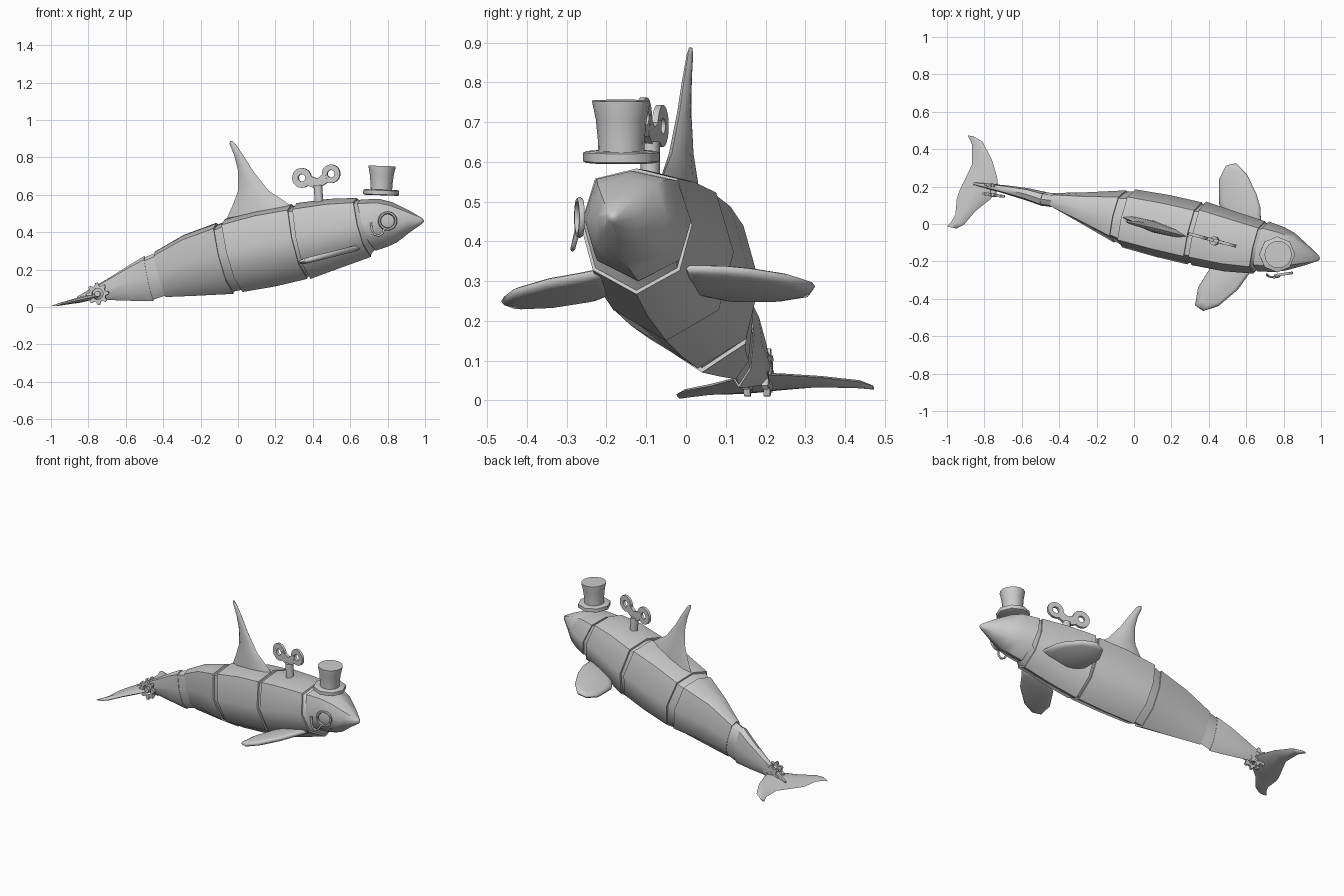
import bpy, bmesh, math
from mathutils import Vector, Matrix

if "Cube" in bpy.data.objects:
    bpy.data.objects.remove(bpy.data.objects["Cube"])

grey = bpy.data.materials.new("plain_grey")
grey.diffuse_color = (0.6, 0.6, 0.6, 1)
grey.use_nodes = True
grey.node_tree.nodes["Principled BSDF"].inputs["Base Color"].default_value = grey.diffuse_color


def finish(ob, angle=50):
    ob.data.materials.clear()
    ob.data.materials.append(grey)
    bpy.ops.object.select_all(action='DESELECT')
    ob.select_set(True)
    bpy.context.view_layer.objects.active = ob
    bpy.ops.object.shade_smooth_by_angle(angle=math.radians(angle))
    return ob


def from_bmesh(name, bm, angle=50):
    bmesh.ops.recalc_face_normals(bm, faces=bm.faces)
    me = bpy.data.meshes.new(name)
    bm.to_mesh(me)
    bm.free()
    ob = bpy.data.objects.new(name, me)
    bpy.context.collection.objects.link(ob)
    return finish(ob, angle)


def loft(name, rings, angle=50, cap=True):
    """Skin a list of equal point rings; cap=False joins last ring to first."""
    bm = bmesh.new()
    rows = [[bm.verts.new(p) for p in r] for r in rings]
    pairs = list(zip(rows, rows[1:])) + ([] if cap else [(rows[-1], rows[0])])
    for a, b in pairs:
        n = len(a)
        for i in range(n):
            bm.faces.new((a[i], a[(i + 1) % n], b[(i + 1) % n], b[i]))
    if cap:
        bm.faces.new(rows[0])
        bm.faces.new(rows[-1])
    return from_bmesh(name, bm, angle)


# Body cross-section: eight sides, boxy above and more pointed below
SECTION = [(0, 1), (.74, .84), (1, .1), (.78, -.62), (0, -1), (-.78, -.62), (-1, .1), (-.74, .84)]


def body_ring(tx, tz, bx, bz, yc, w, k=1.0):
    c = Vector(((tx + bx) / 2, yc, (tz + bz) / 2))
    up = Vector(((tx - bx) / 2, 0, (tz - bz) / 2)) * k
    side = Vector((.23, 1, 0)) * w * k
    return [c + side * a + up * b for a, b in SECTION]


# Stations: top x, top z, bottom x, bottom z, centre y, half width
SEGMENTS = {
    "tail_segment": [(-.86, .055, -.86, .04, .217, .006), (-.69, .155, -.69, .037, .185, .022),
                     (-.58, .225, -.57, .033, .16, .032), (-.5, .273, -.452, .032, .133, .038)],
    "rear_segment": [(-.447, .294, -.388, .053, .126, .04), (-.29, .385, -.22, .06, .085, .085),
                     (-.115, .45, -.024, .07, .04, .14)],
    "middle_segment": [(-.07, .47, .024, .08, .03, .155), (.11, .52, .2, .11, -.01, .165),
                       (.286, .55, .37, .15, -.05, .166)],
    "chest_segment": [(.313, .555, .388, .15, -.05, .17), (.49, .578, .55, .21, -.095, .158),
                      (.634, .583, .71, .267, -.125, .14)],
    "head": [(.655, .575, .735, .3, -.12, .133), (.757, .577, .80, .322, -.137, .12),
             (.826, .56, .85, .345, -.148, .1), (.917, .515, .92, .4, -.168, .055),
             (.985, .475, .985, .445, -.184, .014), (.993, .465, .993, .455, -.186, .005)],
}
for name, st in SEGMENTS.items():
    loft(name, [body_ring(*s) for s in st])

# Recessed sleeves joining neighbouring segments
segs = list(SEGMENTS.values())
for i, (a, b) in enumerate(zip(segs, segs[1:])):
    loft(f"joint_sleeve_{i + 1}", [body_ring(*a[-1], k=.94), body_ring(*b[0], k=.94)])

# Dorsal fin: rear x, z, front x, z, half thickness
FIN = [(-.07, .45, .3, .53, .032), (-.03, .54, .22, .585, .03), (0, .62, .165, .62, .024),
       (0, .73, .085, .72, .016), (-.02, .81, .035, .80, .012), (-.045, .87, -.012, .87, .008),
       (-.043, .888, -.03, .886, .004)]


def fin_ring(rx, rz, fx, fz, t):
    out = []
    for u, s in [(0, 0), (.15, .6), (.5, 1), (.85, .6), (1, 0), (.85, -.6), (.5, -1), (.15, -.6)]:
        x, z = rx + (fx - rx) * u, rz + (fz - rz) * u
        out.append((x, .0165 - .288 * x - .04 * (z - .5) + s * t, z))
    return out


loft("dorsal_fin", [fin_ring(*s) for s in FIN], 60)


def paddle(name, outline, z0, x0, slope, t):
    """Lens-shaped flat fin on a plane tilted along x."""
    c = sum((Vector(p) for p in outline), Vector((0, 0))) / len(outline)
    rings = []
    for k, h in [(.8, -t), (.95, -.65 * t), (1, 0), (.95, .65 * t), (.8, t)]:
        pts = [c + (Vector(p) - c) * k for p in outline]
        rings.append([(p.x, p.y, z0 + slope * (p.x - x0) + h) for p in pts])
    return loft(name, rings, 60)


# Side flippers
paddle("left_flipper", [(.68, .0), (.675, .09), (.655, .16), (.604, .265), (.545, .325), (.492, .313),
                        (.455, .238), (.455, .105), (.52, .0)], .255, .45, .33, .016)
paddle("right_flipper", [(.66, -.21), (.62, -.26), (.556, -.35), (.45, -.44), (.37, -.465), (.326, -.435),
                         (.342, -.34), (.417, -.22), (.5, -.17)], .237, .323, .25, .016)


# Tail flukes: trailing and leading edge points from tip to tip
FLUKE = [(-.888, .473, -.86, .47), (-.866, .425, -.81, .44), (-.866, .318, -.76, .345),
         (-.904, .238, -.732, .25), (-.93, .185, -.725, .19), (-.947, .14, -.77, .13),
         (-.955, .05, -.85, .067), (-.978, .01, -.91, -.005), (-1, -.013, -.95, -.024)]


def fluke_ring(ax, ay, bx, by, t):
    z = lambda x: .004 + .22 * (x + 1)
    out = []
    for u, s in [(0, 0), (.4, 1), (.8, .9), (1, 0), (.8, -.9), (.4, -1)]:
        x = ax + (bx - ax) * u
        out.append((x, ay + (by - ay) * u, max(0, z(x) + s * t)))
    return out


THICK = [.004, .008, .01, .013, .016, .013, .01, .008, .004]
loft("tail_fluke", [fluke_ring(*f, t) for f, t in zip(FLUKE, THICK)], 60)


def plate(name, outer, inner, half, matrix):
    """Flat plate with a hole, drawn in local x-z and thick along local y."""
    rings = [[matrix @ Vector((x, y, z)) for x, z in prof]
             for prof, y in [(outer, -half), (outer, half), (inner, half), (inner, -half)]]
    return loft(name, rings, 35, cap=False)


def circle(r, n):
    return [(r * math.cos(2 * math.pi * i / n), r * math.sin(2 * math.pi * i / n)) for i in range(n)]


def place(x, y, z, yaw):
    return Matrix.Translation((x, y, z)) @ Matrix.Rotation(math.radians(yaw), 4, 'Z')


def rod(name, a, b, r1, r2, n, angle=50):
    a, b = Vector(a), Vector(b)
    rot = (b - a).to_track_quat('Z', 'Y')
    return loft(name, [[p + rot @ Vector((x, y, 0)) for x, y in circle(r, n)]
                       for p, r in ((a, r1), (b, r2))], angle)


# Tail gears on both sides with a shared axle
gear_r = [.06 if i % 4 < 2 else .044 for i in range(32)]
gear = [(r * x, r * z) for r, (x, z) in zip(gear_r, circle(1, 32))]
for side, y in (("right", .155), ("left", .205)):
    plate(f"{side}_gear", gear, circle(.03, 32), .008, place(-.75, y, .07, -8))
rod("gear_axle", (-.752, .145, .07), (-.748, .215, .07), .016, .016, 10)

# Wind-up key: shaft, two ring handles and the arms between them
yaw = -14.8
rod("key_shaft", (.435, -.09, .54), (.427, -.09, .65), .024, .024, 10)
for name, x, z, r in (("left", .342, .69, .053), ("right", .498, .712, .05)):
    y = -.088 - (x - .43) * .265
    plate(f"key_{name}_ring", circle(r, 20), circle(.02, 20), .008, place(x, y, z, yaw))
ARM = [(-.055, .03), (0, .012), (.045, .045), (.055, -.01), (.0, -.045), (-.05, -.028)]
m = place(.425, -.087, .675, yaw)
loft("key_bridge", [[m @ Vector((x, y, z)) for x, z in ARM] for y in (-.009, .009)], 30)

# Top hat: brim and flared crown, tilted slightly
tilt = Matrix.Translation((.765, -.163, .597)) @ Matrix.Rotation(math.radians(2), 4, 'Y')


def hat_part(name, profile, n):
    loft(name, [[tilt @ Vector((x, y, z)) for x, y in circle(r, n)] for r, z in profile])


hat_part("hat_brim", [(.088, 0), (.096, .004), (.096, .026), (.088, .03)], 8)
hat_part("hat_crown", [(.058, .02), (.059, .06), (.064, .11), (.073, .153), (.073, .157)], 16)

# Monocle ring with its cord
bpy.ops.mesh.primitive_torus_add(major_segments=24, minor_segments=6, major_radius=.044, minor_radius=.008)
ring = bpy.context.object
ring.name = "monocle"
ring.matrix_world = place(.80, -.268, .46, 8) @ Matrix.Rotation(math.pi / 2, 4, 'X')
finish(ring, 60)

cu = bpy.data.curves.new("monocle_cord", 'CURVE')
cu.dimensions = '3D'
cu.bevel_depth = .006
cu.bevel_resolution = 1
sp = cu.splines.new('POLY')
CORD = [(.71, -.27, .45), (.715, -.277, .415), (.73, -.283, .388), (.752, -.285, .38), (.772, -.282, .392),
        (.782, -.274, .418)]
sp.points.add(len(CORD) - 1)
for p, co in zip(sp.points, CORD):
    p.co = (*co, 1)
cord = bpy.data.objects.new("monocle_cord", cu)
bpy.context.collection.objects.link(cord)
cu.materials.append(grey)
